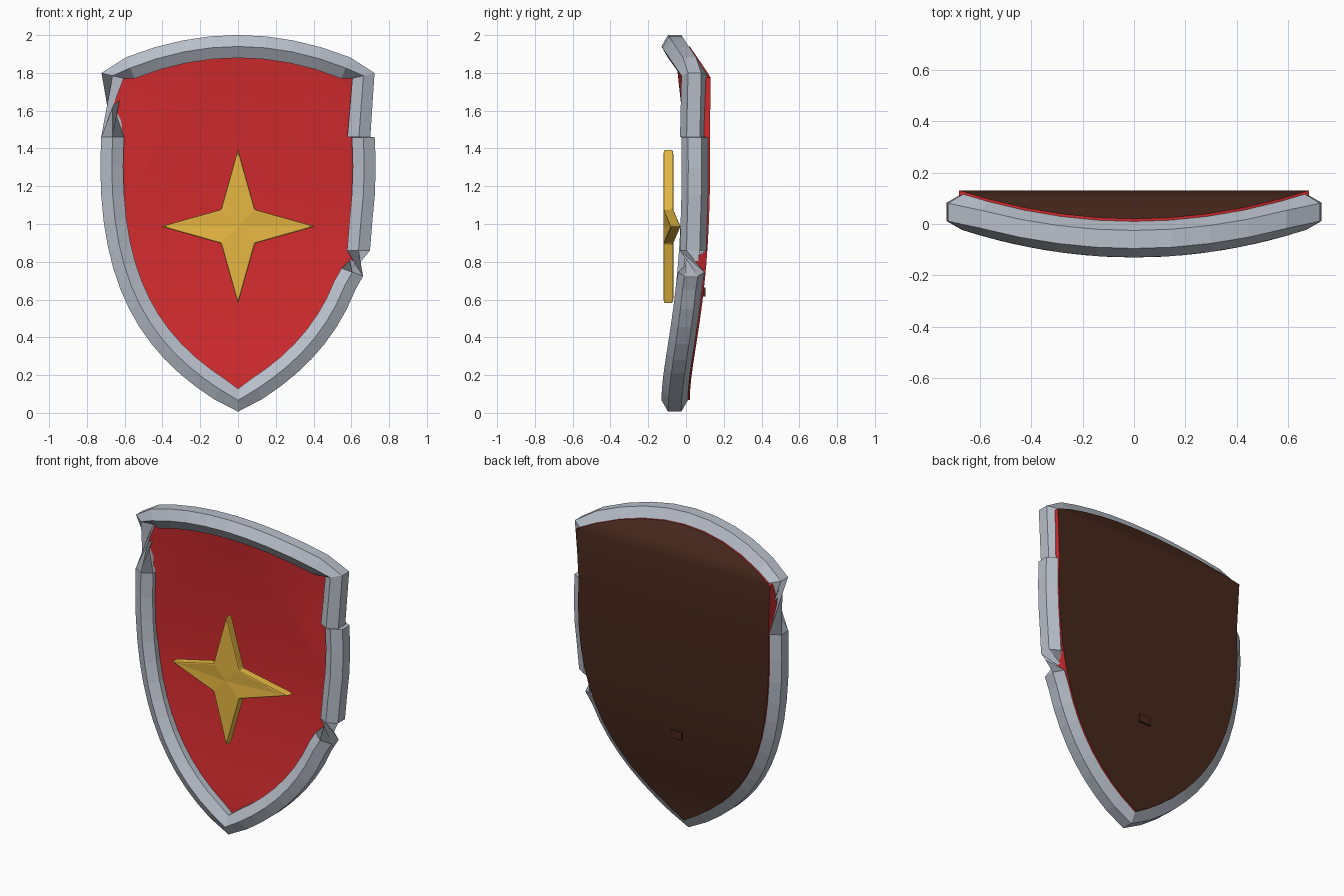
import bpy, bmesh, math
from mathutils import Vector

if "Cube" in bpy.data.objects:
    bpy.data.objects.remove(bpy.data.objects["Cube"])


def material(name, rgb):
    m = bpy.data.materials.new(name)
    m.diffuse_color = (*rgb, 1)
    m.use_nodes = True
    m.node_tree.nodes["Principled BSDF"].inputs["Base Color"].default_value = m.diffuse_color
    return m


STEEL = material("steel grey", (0.48, 0.52, 0.59))
RED = material("red", (0.64, 0.024, 0.027))
GOLD = material("gold", (0.80, 0.48, 0.055))
BROWN = material("dark brown", (0.062, 0.021, 0.012))


def make(name, verts, faces, mats, slots=None):
    me = bpy.data.meshes.new(name)
    me.from_pydata(verts, [], faces)
    for m in mats:
        me.materials.append(m)
    if slots:
        me.polygons.foreach_set("material_index", slots)
    bm = bmesh.new()
    bm.from_mesh(me)
    bmesh.ops.recalc_face_normals(bm, faces=bm.faces)
    bm.to_mesh(me)
    bm.free()
    ob = bpy.data.objects.new(name, me)
    bpy.context.collection.objects.link(ob)
    return ob


def bow(x):
    # the whole shield bends backwards towards its sides
    return 0.24 * x * x


def top_z(x):
    return 1.94 - 0.35 * x * x


# lower right outline: side at z 1.46 down to the tip, with outward normals
P = [Vector(p) for p in ((0.665, 1.46), (0.70, 0.70), (0.47, 0.33), (0, 0.067))]


def side(t):
    s = 1 - t
    p = P[0]*s**3 + P[1]*3*s*s*t + P[2]*3*s*t*t + P[3]*t**3
    d = (P[1]-P[0])*s*s + (P[2]-P[1])*2*s*t + (P[3]-P[2])*t*t
    return p, Vector((-d.y, d.x)).normalized()


N = 14
curve = [side(i / N) for i in range(N)]
flip = lambda v: Vector((-v.x, v.y))

# rim: hexagonal tube swept round the outline, entries are (point, normal, twist after)
out = Vector((1, 0))
corner = (Vector((0.664, 1.785)), Vector((0.97, 0.24)))
secs = [(*corner, 0), (Vector((0.64, 1.46)), out, 0), (Vector((0.664, 1.459)), out, 0)]
secs += [(p, n, 0) for p, n in curve[1:] if p.y > 0.92]
secs += [(Vector((0.638, 0.86)), out, 3),                     # twisted joint
         (Vector((0.605, 0.745)), Vector((0.94, -0.34)), 0)]
secs += [(p, n, 0) for p, n in curve if p.y < 0.68]
secs += [(P[3], Vector((0, -1)), 0)]
secs += [(flip(p), flip(n), 0) for p, n in reversed(curve[1:])]
secs += [(Vector((-0.664, 1.46)), -out, 4),                   # twisted joint
         (flip(corner[0]), flip(corner[1]), 0)]
for i in range(-4, 5):
    x = i * 0.1425
    secs.append((Vector((x, top_z(x))), Vector((0.7 * x, 1)).normalized(), 0))

R = 0.07
verts, faces = [], []
for p, n, tw in secs:
    for k in range(6):
        a = k * math.pi / 3
        q = p + n * R * math.sin(a)
        verts.append((q.x, -0.06 + bow(p.x) - R * math.cos(a), q.y))
M = len(secs)
for i, s in enumerate(secs):
    j = (i + 1) % M
    for k in range(6):
        k2 = (k + 1) % 6
        faces.append((i*6 + k, i*6 + k2, j*6 + (k2 + s[2]) % 6, j*6 + (k + s[2]) % 6))
make("rim", verts, faces, [STEEL])

# panel: thick plate, red front and edge, brown back; outline from tip up to top centre
half = [(p.x, p.y) for p, n in reversed(curve)]
half += [(0.68, 1.775)] + [(x, top_z(x)) for x in (0.57, 0.43, 0.28, 0.14)]
H = len(half)
outline = [(0, 0.067)] + half + [(0, 1.94)] + [(-x, z) for x, z in reversed(half)]
L = len(outline)
TOP = H + 1
verts = [(x, -0.06 + bow(x), z) for x, z in outline]
verts += [(x, 0.02 + bow(x), z) for x, z in outline]
faces, slots = [], []


def add(face, slot):
    faces.append(face)
    slots.append(slot)


for i in range(L):
    j = (i + 1) % L
    add((i, j, L + j, L + i), 0)
# front: level strips low down, a fan from the top centre above them
split = next(i for i in range(1, L) if outline[i][1] > 0.93)
add((0, 1, L - 1), 0)
for i in range(1, split):
    add((i, i + 1, L - i - 1, L - i), 0)
add((split, TOP, L - split), 0)
for i in range(split, H + 1):
    add((i, i + 1, TOP), 0) if i + 1 < TOP else None
    add((L - i, L - i - 1, TOP), 0) if i + 1 < TOP else None
# back: level strips all the way up
add((L, L + 1, 2 * L - 1), 1)
for i in range(1, H):
    add((L + i, L + i + 1, 2 * L - i - 1, 2 * L - i), 1)
add((L + H, L + TOP, 2 * L - H), 1)
panel = make("panel", verts, faces, [RED, BROWN], slots)
for poly in panel.data.polygons:
    poly.use_smooth = True
bpy.context.view_layer.objects.active = panel
panel.select_set(True)
bpy.ops.object.shade_smooth_by_angle(angle=math.radians(50))

# end of the grip poking through the back
z0 = 0.64
bpy.ops.mesh.primitive_cube_add(size=1, location=(0, 0.083, z0))
grip = bpy.context.object
grip.name = "grip"
grip.scale = (0.08, 0.04, 0.05)
grip.data.materials.append(BROWN)

# four-pointed star emblem, bowed like the panel
C = 0.987
ring = []
for k in range(8):
    r = 0.41 if k % 2 == 0 else 0.127
    a = k * math.pi / 4
    ring.append((r * math.cos(a), C + r * math.sin(a)))
verts, faces = [], []
for y in (-0.12, -0.067):
    verts += [(x, y + bow(x), z) for x, z in ring] + [(0, y, C)]
for k in range(8):
    m = (k + 1) % 8
    faces += [(k, m, 8), (9 + k, 9 + m, 17), (k, m, 9 + m, 9 + k)]
star = make("star", verts, faces, [GOLD])
bev = star.modifiers.new("soft_edges", 'BEVEL')
bev.width = 0.008
bev.segments = 2
bev.limit_method = 'ANGLE'
bev.angle_limit = math.radians(50)
